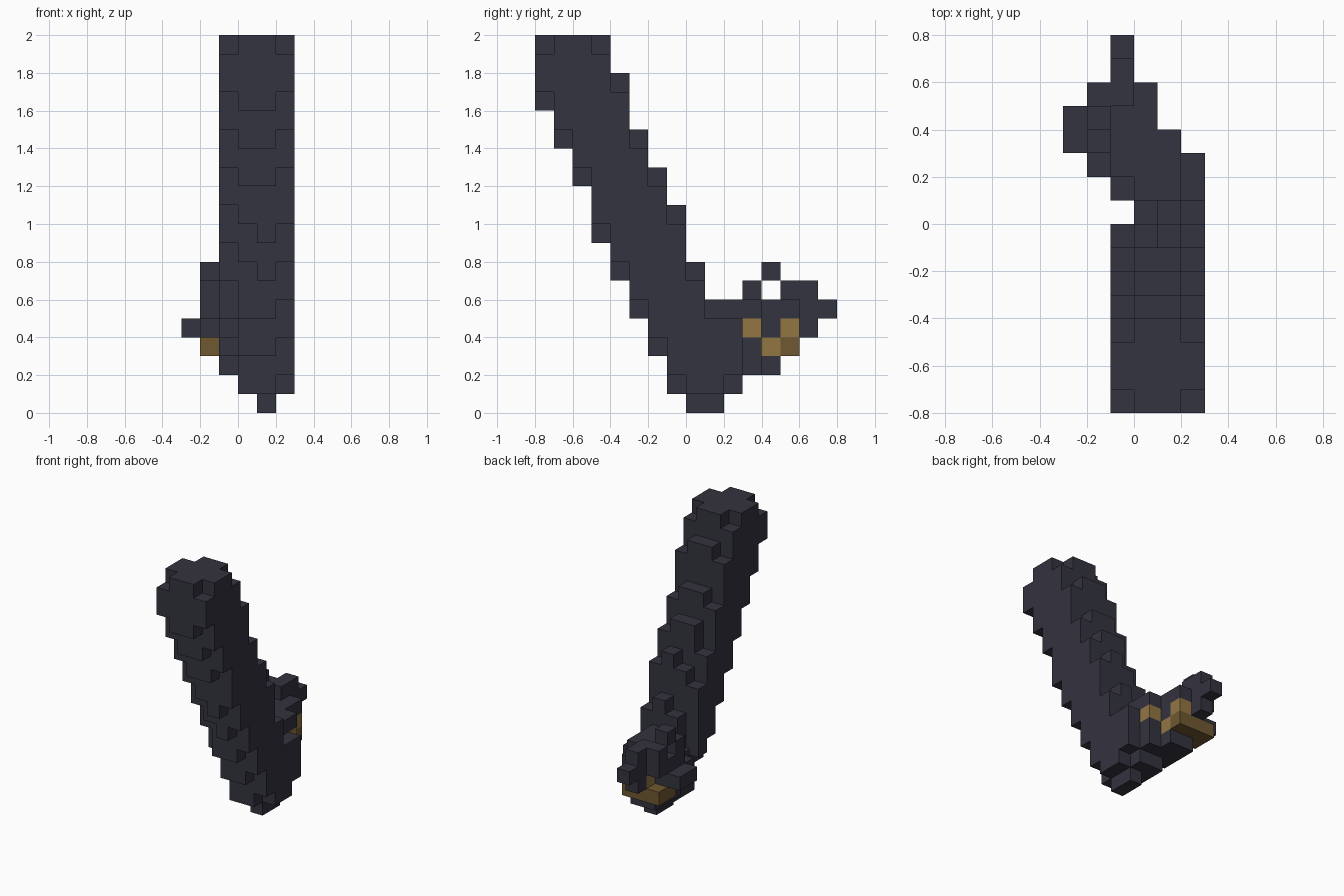
import bpy, bmesh
from mathutils import Vector

cube = bpy.data.objects.get("Cube")
if cube:
    bpy.data.objects.remove(cube, do_unlink=True)

CELL = 0.1


def material(name, colour):
    mat = bpy.data.materials.new(name)
    mat.use_nodes = True
    mat.diffuse_color = (*colour, 1)
    mat.node_tree.nodes["Principled BSDF"].inputs["Base Color"].default_value = (*colour, 1)
    return mat


def box(x0, x1, y0, y1, z0, z1):
    """All grid cells in an inclusive range."""
    return {(x, y, z) for x in range(x0, x1 + 1)
            for y in range(y0, y1 + 1) for z in range(z0, z1 + 1)}


# Upper arm: slanted column, front and back row for each layer
FRONT = [0, -1, -1, -2, -2, -3, -3, -4, -4, -5, -5, -5, -6, -6, -7, -7, -8, -8, -8, -8]
BACK = [1, 1, 1, 1, 1, 1, 0, 0, -1, -1, -1, -2, -2, -3, -3, -4, -4, -4, -5, -5, -6]


def lag(x, z):
    """Rounding of the column: outer rows trail the middle rows."""
    if x == -1:
        return 2 if z <= 12 else 1
    if x == 2:
        return 1
    return 1 if x == 0 and 7 <= z <= 11 else 0


upper_arm = set()
for z in range(2, 20):
    for x in range(-1, 3):
        if x == -1 and z < 4:
            continue
        step = lag(x, z)
        first = FRONT[max(z - step, 0)]
        last = BACK[min(z + step, 20 if step else 19)]
        if x == -1:
            last = min(last, -1)
        if z == 19 and step:
            first += 1
        upper_arm |= box(x, x, first, last, z, z)

# Elbow tip
elbow = box(1, 1, 0, 1, 0, 0) | box(0, 1, -1, 2, 1, 1) | box(2, 2, 0, 1, 1, 1)

# Forearm bending back and sideways
forearm = (box(0, 2, 1, 2, 2, 4) | box(0, 1, 1, 2, 5, 5) | box(-1, 1, 3, 3, 2, 3)
           | box(-1, 0, 4, 4, 2, 2) | box(-1, -1, 1, 2, 3, 4) | box(-1, -1, 2, 2, 2, 5)
           | box(-1, -1, 4, 4, 3, 3) | box(-2, -2, 2, 2, 4, 4))

# Hand with curled fingers
palm = box(-2, 0, 3, 4, 4, 5) | box(-1, 0, 5, 5, 5, 5) | box(1, 1, 3, 3, 5, 5)
fingers = (box(-3, -3, 3, 4, 4, 4) | box(-2, -2, 3, 3, 6, 6) | box(-2, -1, 5, 5, 6, 6)
           | box(-2, -2, 4, 4, 7, 7) | box(-1, -1, 6, 6, 4, 6) | box(-1, -1, 7, 7, 5, 5)
           | box(-2, -2, 5, 5, 5, 5))

# Brass band under the palm
band_light = box(1, 1, 3, 3, 4, 4) | box(0, 0, 4, 4, 3, 3) | box(-1, 0, 5, 5, 4, 4)
band_dark = box(-2, 0, 5, 5, 3, 3) | box(-2, -2, 4, 4, 3, 3)

slate = material("slate", (0.034, 0.033, 0.050))
brass = material("brass", (0.29, 0.18, 0.055))
dark_brass = material("dark brass", (0.16, 0.098, 0.032))

parts = [("band_light", band_light, brass), ("band_dark", band_dark, dark_brass),
         ("upper_arm", upper_arm, slate), ("elbow", elbow, slate),
         ("forearm", forearm, slate), ("palm", palm, slate), ("fingers", fingers, slate)]
solid = set().union(*(cells for _, cells, _ in parts))
taken = set()


def build(name, cells, mat):
    """Skin the cells with square faces wherever they meet open air."""
    bm = bmesh.new()
    for cell in sorted(cells):
        centre = Vector(cell) + Vector((0.5, 0.5, 0.5))
        for axis in range(3):
            for sign in (-1, 1):
                n, u, v = Vector(), Vector(), Vector()
                n[axis] = sign
                if tuple(int(c + d) for c, d in zip(cell, n)) in solid:
                    continue
                u[(axis + 1) % 3] = 0.5
                v = n.cross(u)
                mid = centre + n / 2
                corners = (mid - u - v, mid + u - v, mid + u + v, mid - u + v)
                bm.faces.new([bm.verts.new(p * CELL) for p in corners])
    bmesh.ops.remove_doubles(bm, verts=bm.verts[:], dist=0.001)
    mesh = bpy.data.meshes.new(name)
    bm.to_mesh(mesh)
    bm.free()
    mesh.materials.append(mat)
    bpy.context.collection.objects.link(bpy.data.objects.new(name, mesh))


for name, cells, mat in parts:
    build(name, cells - taken, mat)
    taken |= cells
